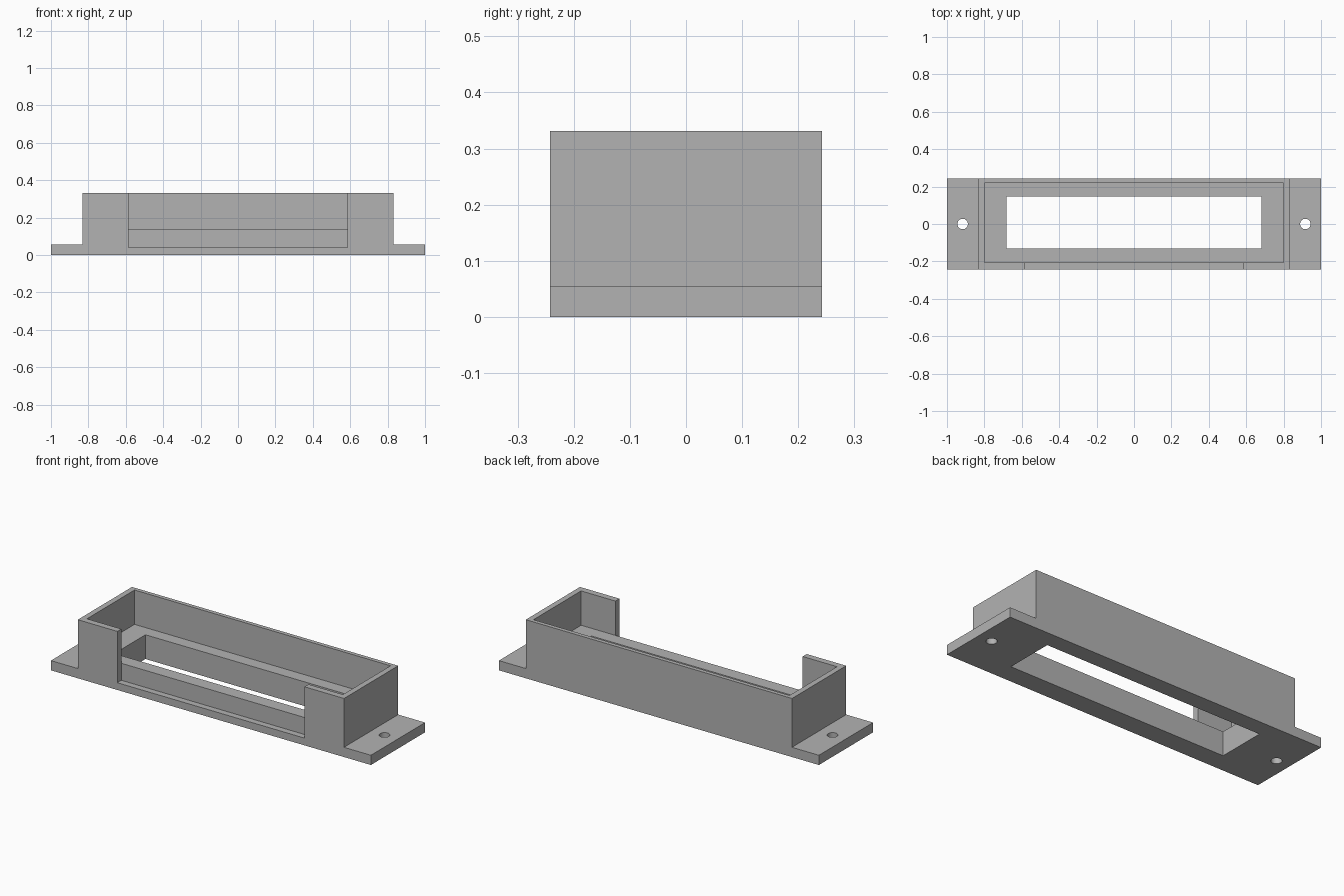
import bpy

cube = bpy.data.objects.get("Cube")
if cube:
    bpy.data.objects.remove(cube, do_unlink=True)

# Main dimensions
HALF_Y = 0.242
HEIGHT = 0.331
FLANGE_Z = 0.055
FLOOR_Z = 0.137

grey = bpy.data.materials.new("plain grey")
grey.use_nodes = True
colour = (0.45, 0.45, 0.45, 1)
grey.diffuse_color = colour
grey.node_tree.nodes["Principled BSDF"].inputs["Base Color"].default_value = colour


def extruded_profile(name, outline, half_depth):
    """Extrude an outline in x, z along y."""
    n = len(outline)
    verts = [(x, y, z) for y in (-half_depth, half_depth) for x, z in outline]
    faces = [tuple(range(n)), tuple(reversed(range(n, 2 * n)))]
    faces += [(i, i + n, (i + 1) % n + n, (i + 1) % n) for i in range(n)]
    mesh = bpy.data.meshes.new(name)
    mesh.from_pydata(verts, [], faces)
    mesh.materials.append(grey)
    obj = bpy.data.objects.new(name, mesh)
    bpy.context.collection.objects.link(obj)
    return obj


def box_cutter(name, low, high):
    centre = [(a + b) / 2 for a, b in zip(low, high)]
    bpy.ops.mesh.primitive_cube_add(size=1, location=centre)
    obj = bpy.context.object
    obj.name = name
    obj.scale = [b - a for a, b in zip(low, high)]
    return obj


def hole_cutter(name, x):
    bpy.ops.mesh.primitive_cylinder_add(vertices=32, radius=0.028, depth=0.3,
                                        location=(x, 0, 0))
    obj = bpy.context.object
    obj.name = name
    return obj


def cut(target, cutter):
    cutter.hide_render = True
    cutter.data.materials.append(grey)
    mod = target.modifiers.new("cut", 'BOOLEAN')
    mod.operation = 'DIFFERENCE'
    mod.solver = 'EXACT'
    mod.object = cutter
    bpy.context.view_layer.objects.active = target
    bpy.ops.object.modifier_apply(modifier=mod.name)
    bpy.data.objects.remove(cutter, do_unlink=True)


# Box body with a mounting flange at each end
right_half = [(1, 0), (1, FLANGE_Z), (0.832, FLANGE_Z), (0.832, HEIGHT)]
outline = right_half + [(-x, z) for x, z in reversed(right_half)]
housing = extruded_profile("mounting_housing", outline, HALF_Y)

# Open tray above the raised floor
cut(housing, box_cutter("tray_cutter", (-0.8, -0.206, FLOOR_Z), (0.8, 0.219, 0.5)))
# Wide notch in the front wall
cut(housing, box_cutter("notch_cutter", (-0.585, -0.4, 0.041), (0.585, -0.206, 0.5)))
# Window through the floor
cut(housing, box_cutter("window_cutter", (-0.682, -0.13, -0.2), (0.682, 0.148, 0.3)))
# Screw holes in the flanges
for side in (-1, 1):
    cut(housing, hole_cutter("screw_hole_cutter", side * 0.916))

# Smooth hole walls, crisp edges elsewhere
bpy.ops.object.select_all(action='DESELECT')
housing.select_set(True)
bpy.context.view_layer.objects.active = housing
bpy.ops.object.shade_smooth_by_angle()
